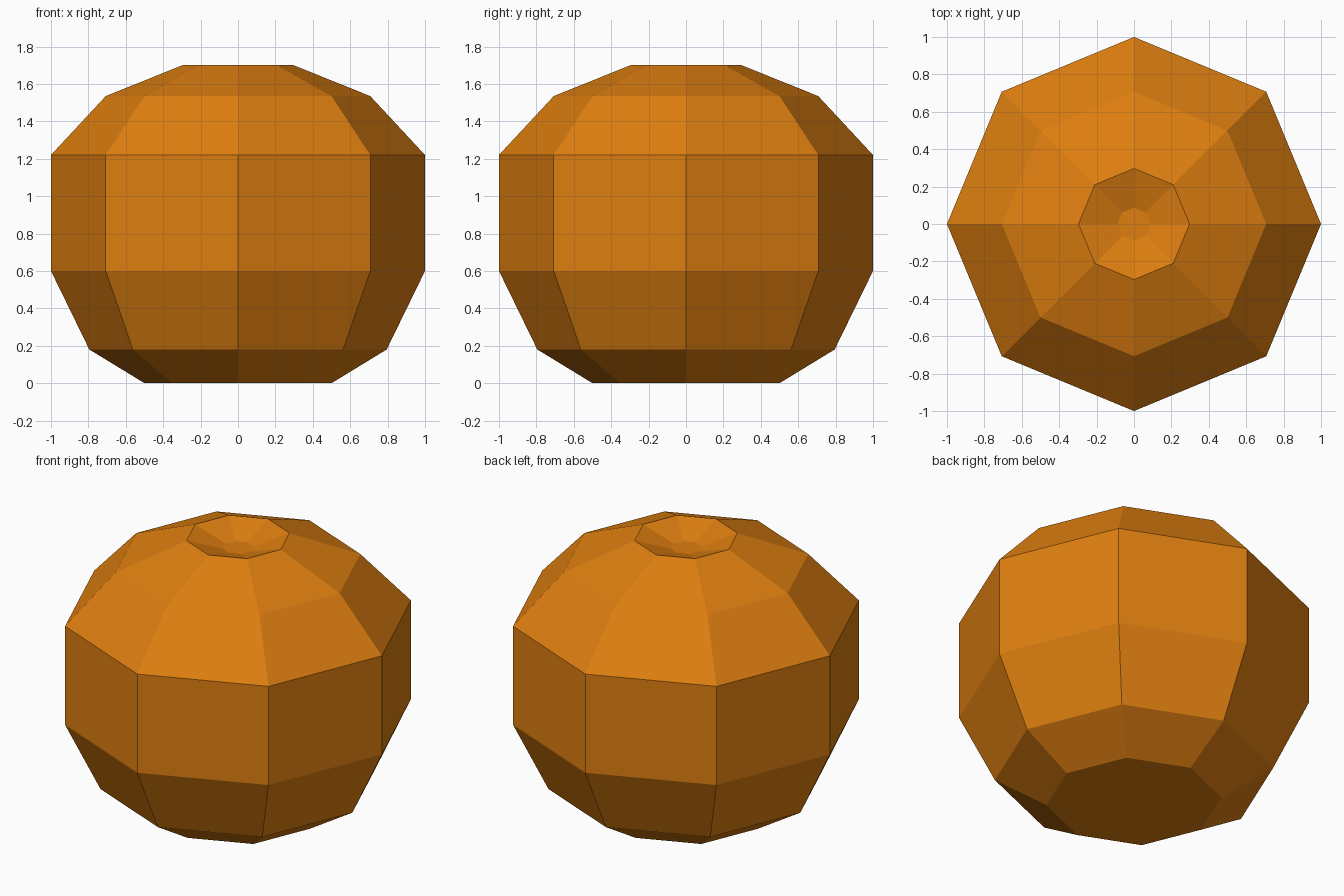
import bpy, bmesh, math

if "Cube" in bpy.data.objects:
    bpy.data.objects.remove(bpy.data.objects["Cube"])

SIDES = 8
# (radius, height) from the flat base, up the side, into the dimple on top
PROFILE = [(0.5, 0), (0.795, 0.18), (1, 0.6), (1, 1.22),
           (0.707, 1.535), (0.297, 1.70), (0.088, 1.633)]

orange = bpy.data.materials.new("orange")
orange.diffuse_color = (0.73, 0.21, 0.005, 1)
orange.use_nodes = True
orange.node_tree.nodes["Principled BSDF"].inputs["Base Color"].default_value = orange.diffuse_color

# Faceted round body: stacked octagonal rings with flat caps
bm = bmesh.new()
rings = []
for r, z in PROFILE:
    angles = [math.tau * i / SIDES for i in range(SIDES)]
    rings.append([bm.verts.new((r * math.cos(a), r * math.sin(a), z)) for a in angles])
for low, high in zip(rings, rings[1:]):
    for i in range(SIDES):
        j = (i + 1) % SIDES
        bm.faces.new((low[i], low[j], high[j], high[i]))
bm.faces.new(rings[0][::-1])
bm.faces.new(rings[-1])
bmesh.ops.recalc_face_normals(bm, faces=bm.faces)

mesh = bpy.data.meshes.new("fruit_body")
bm.to_mesh(mesh)
bm.free()
mesh.materials.append(orange)
body = bpy.data.objects.new("fruit_body", mesh)
bpy.context.collection.objects.link(body)
